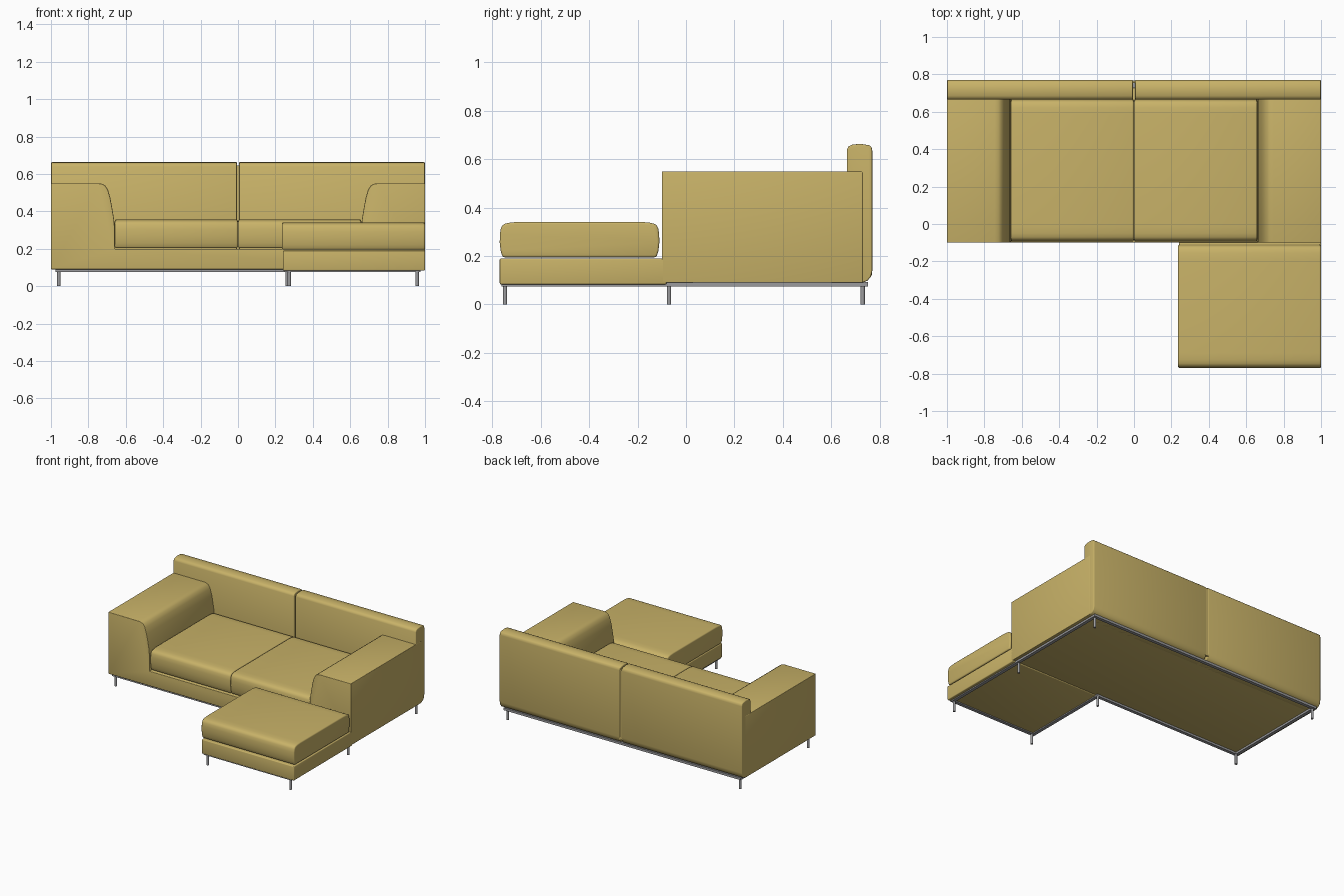
import bpy, bmesh, math
from mathutils import Vector

if "Cube" in bpy.data.objects:
    bpy.data.objects.remove(bpy.data.objects["Cube"])


def material(name, rgb):
    m = bpy.data.materials.new(name)
    m.diffuse_color = (*rgb, 1)
    m.use_nodes = True
    m.node_tree.nodes["Principled BSDF"].inputs["Base Color"].default_value = m.diffuse_color
    return m


FABRIC = material("mustard fabric", (0.578, 0.445, 0.138))
METAL = material("grey metal", (0.33, 0.33, 0.34))


def finish(bm, name, mat, bevel=0, segments=3, angle=30):
    bmesh.ops.recalc_face_normals(bm, faces=bm.faces)
    me = bpy.data.meshes.new(name)
    bm.to_mesh(me)
    bm.free()
    me.materials.append(mat)
    ob = bpy.data.objects.new(name, me)
    bpy.context.collection.objects.link(ob)
    bpy.ops.object.select_all(action='DESELECT')
    bpy.context.view_layer.objects.active = ob
    ob.select_set(True)
    if bevel:
        mod = ob.modifiers.new("soft edges", 'BEVEL')
        mod.width, mod.segments = bevel, segments
        mod.limit_method, mod.angle_limit = 'ANGLE', math.radians(50)
        bpy.ops.object.modifier_apply(modifier=mod.name)
    bpy.ops.object.shade_smooth_by_angle(angle=math.radians(angle))
    return ob


def prism(name, profile, axis, a, b, mat, **kw):
    """Extrude a profile along x (profile is y,z) or along y (profile is x,z)."""
    bm = bmesh.new()
    place = (lambda p, t: (t, p[0], p[1])) if axis == 'x' else (lambda p, t: (p[0], t, p[1]))
    face = bm.faces.new([bm.verts.new(place(p, a)) for p in profile])
    out = bmesh.ops.extrude_face_region(bm, geom=[face])
    step = Vector((b - a, 0, 0)) if axis == 'x' else Vector((0, b - a, 0))
    bmesh.ops.translate(bm, vec=step, verts=[v for v in out["geom"] if isinstance(v, bmesh.types.BMVert)])
    return finish(bm, name, mat, **kw)


def box(name, x, y, z, mat, **kw):
    return prism(name, [(y[0], z[0]), (y[1], z[0]), (y[1], z[1]), (y[0], z[1])], 'x', x[0], x[1], mat, **kw)


def cushion(name, x, y, z):
    """Padded block: bulged front and back, gently crowned top."""
    h = z[1] - z[0]
    half = [(0.012, 0), (0.004, 0.18), (0, 0.42), (0.001, 0.66), (0.005, 0.82),
            (0.012, 0.91), (0.024, 0.955), (0.045, 0.985), (0.08, 1.0)]
    front = [(y[0] + d, z[0] + h * t) for d, t in half]
    back = [(y[1] - d, z[0] + h * t) for d, t in half]
    return prism(name, front + back[::-1], 'x', x[0], x[1], FABRIC, bevel=0.009, angle=45)


# Body: seat base and both arms as one profile, with sloped inner arm sides
slope = [(0.745, 0.55), (0.725, 0.547), (0.71, 0.538), (0.695, 0.515), (0.682, 0.47),
         (0.673, 0.42), (0.663, 0.36), (0.66, 0.32), (0.66, 0.2)]
right = [(1, 0.09), (1, 0.55)] + slope
prism("base_and_arms", right + [(-px, pz) for px, pz in right[::-1]], 'y', -0.1, 0.73, FABRIC, bevel=0.004)

# Backrest: two halves with a recessed seam
back_profile = [(0.665, 0.09), (0.73, 0.09), (0.75, 0.098), (0.764, 0.115), (0.77, 0.14), (0.77, 0.635),
                (0.767, 0.65), (0.757, 0.658), (0.72, 0.664), (0.685, 0.66), (0.671, 0.653), (0.665, 0.64)]
for side, s in (("left", -1), ("right", 1)):
    prism(side + "_backrest", back_profile, 'x', s * 0.006, s * 0.999, FABRIC, bevel=0.006, angle=45)
    # Seat cushions
    cushion(side + "_seat_cushion", sorted((s * 0.001, s * 0.659)), (-0.094, 0.668), (0.203, 0.357))
box("backrest_seam", (-0.015, 0.015), (0.755, 0.768), (0.12, 0.645), FABRIC)

# Chaise section
box("chaise_base", (0.24, 1), (-0.77, -0.08), (0.083, 0.19), FABRIC, bevel=0.006)
cushion("chaise_cushion", (0.235, 1), (-0.77, -0.11), (0.195, 0.341))

# L-shaped metal frame under the sofa
corners = [(-0.965, 0.74), (0.965, 0.74), (0.965, -0.75), (0.26, -0.75), (0.26, -0.075), (-0.965, -0.075)]
for i, (p, q) in enumerate(zip(corners, corners[1:] + corners[:1])):
    xs, ys = sorted((p[0], q[0])), sorted((p[1], q[1]))
    box(f"frame_rail_{i + 1}", (xs[0] - 0.012, xs[1] + 0.012), (ys[0] - 0.012, ys[1] + 0.012),
        (0.075, 0.092), METAL)

# Legs
legs = [(-0.958, 0.73), (0.958, 0.73), (0.958, -0.07), (0.958, -0.748), (0.274, -0.748),
        (0.262, -0.07), (-0.958, -0.07)]
for i, (x, y) in enumerate(legs):
    bm = bmesh.new()
    bmesh.ops.create_cone(bm, cap_ends=True, segments=16, radius1=0.009, radius2=0.009, depth=0.08)
    bmesh.ops.translate(bm, vec=(x, y, 0.04), verts=bm.verts)
    finish(bm, f"leg_{i + 1}", METAL)
